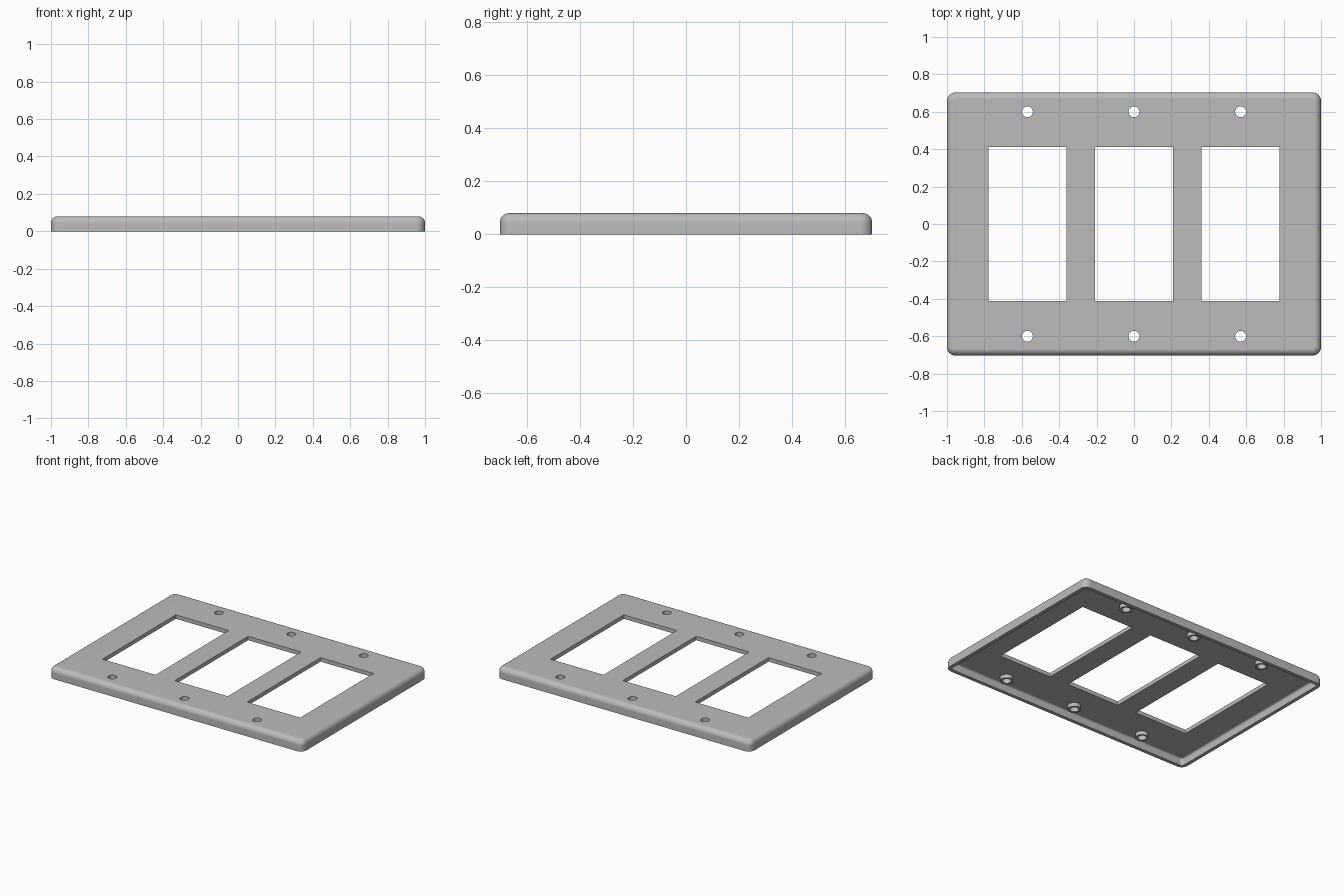
import bpy, bmesh
from math import sin, cos, pi, radians

WIDTH, DEPTH, HEIGHT = 2.0, 1.406, 0.08
WALL, FACE = 0.025, 0.028
FILLET, CORNER = 0.036, 0.045
COLUMNS = (-0.57, 0.0, 0.57)
SCREW_Y = 0.6

if "Cube" in bpy.data.objects:
    bpy.data.objects.remove(bpy.data.objects["Cube"], do_unlink=True)

grey = bpy.data.materials.new("plate grey")
grey.use_nodes = True
colour = (0.5, 0.5, 0.5, 1.0)
grey.diffuse_color = colour
grey.node_tree.nodes["Principled BSDF"].inputs["Base Color"].default_value = colour


def finish(bm, name):
    bmesh.ops.recalc_face_normals(bm, faces=bm.faces)
    mesh = bpy.data.meshes.new(name)
    bm.to_mesh(mesh)
    bm.free()
    mesh.materials.append(grey)
    obj = bpy.data.objects.new(name, mesh)
    bpy.context.collection.objects.link(obj)
    return obj


def rounded_slab(name, half_x, half_y, z0, z1, corner, fillet, steps=6):
    """Rounded rectangle with vertical sides and a filleted top edge."""
    levels = [(0.0, z0)]
    for i in range(steps + 1):
        a = pi / 2 * i / steps
        levels.append((fillet * (1 - cos(a)), z1 - fillet * (1 - sin(a))))
    bm = bmesh.new()
    rings = []
    for inset, z in levels:
        r = corner - inset
        ring = []
        for k, (sx, sy) in enumerate(((1, 1), (-1, 1), (-1, -1), (1, -1))):
            for i in range(steps + 1):
                a = pi / 2 * (k + i / steps)
                ring.append(bm.verts.new((sx * (half_x - corner) + r * cos(a),
                                          sy * (half_y - corner) + r * sin(a), z)))
        rings.append(ring)
    for low, high in zip(rings, rings[1:]):
        for i in range(len(low)):
            j = (i + 1) % len(low)
            bm.faces.new((low[i], low[j], high[j], high[i]))
    bm.faces.new(rings[0])
    bm.faces.new(rings[-1])
    return finish(bm, name)


def screw_cylinders(name, radius, z0, z1):
    """One cylinder at each of the six screw positions."""
    bm = bmesh.new()
    for x in COLUMNS:
        for y in (-SCREW_Y, SCREW_Y):
            made = bmesh.ops.create_cone(bm, cap_ends=True, segments=32, radius1=radius,
                                         radius2=radius, depth=z1 - z0)
            bmesh.ops.translate(bm, verts=made["verts"], vec=(x, y, (z0 + z1) / 2))
    return finish(bm, name)


def window_blocks(name):
    bm = bmesh.new()
    for x in COLUMNS:
        made = bmesh.ops.create_cube(bm, size=1)
        bmesh.ops.scale(bm, verts=made["verts"], vec=(0.418, 0.826, 0.4))
        bmesh.ops.translate(bm, verts=made["verts"], vec=(x, 0, 0))
    return finish(bm, name)


def combine(target, tool, operation):
    mod = target.modifiers.new(operation.lower(), "BOOLEAN")
    mod.operation, mod.object, mod.solver = operation, tool, "EXACT"
    bpy.ops.object.select_all(action="DESELECT")
    bpy.context.view_layer.objects.active = target
    target.select_set(True)
    bpy.ops.object.modifier_apply(modifier=mod.name)
    bpy.data.objects.remove(tool, do_unlink=True)


# Outer shell, hollowed from the back
plate = rounded_slab("wall_plate", WIDTH / 2, DEPTH / 2, 0, HEIGHT, CORNER, FILLET)
cavity = rounded_slab("cavity_cutter", WIDTH / 2 - WALL, DEPTH / 2 - WALL,
                      -0.1, HEIGHT - FACE, CORNER - WALL, 0.012)
combine(plate, cavity, "DIFFERENCE")

# Screw bosses behind the face, then switch openings and screw holes
combine(plate, screw_cylinders("screw_bosses", 0.043, 0.025, HEIGHT - FACE / 2), "UNION")
combine(plate, window_blocks("window_cutter"), "DIFFERENCE")
combine(plate, screw_cylinders("screw_hole_cutter", 0.029, -0.2, 0.2), "DIFFERENCE")

# Smooth rounded edges with flat faces kept flat
bpy.ops.object.shade_smooth_by_angle(angle=radians(30))
normals = plate.modifiers.new("even_normals", "WEIGHTED_NORMAL")
normals.keep_sharp = True
